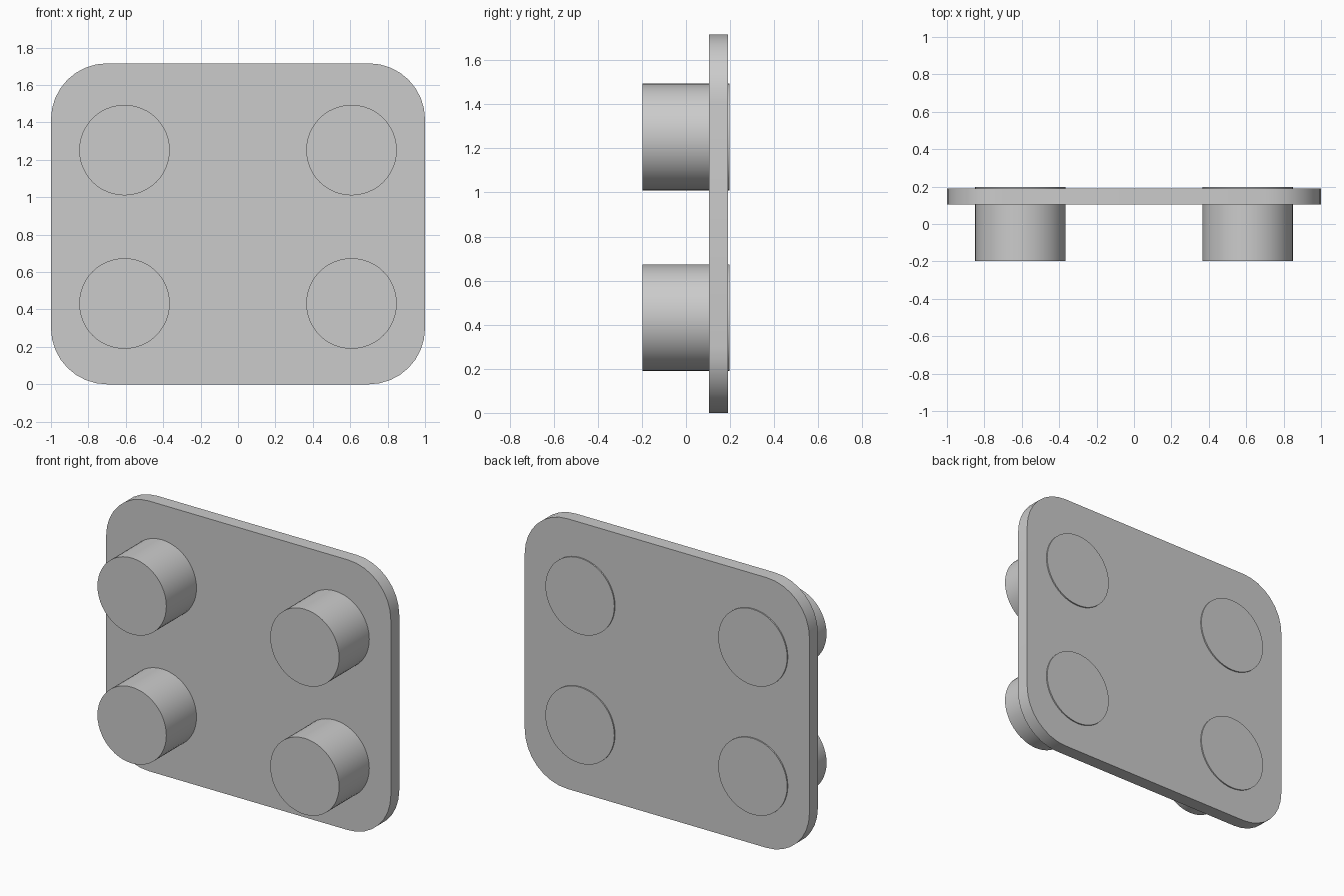
import bpy
import bmesh
from math import sin, cos, pi, radians
from mathutils import Matrix

cube = bpy.data.objects.get("Cube")
if cube:
    bpy.data.objects.remove(cube, do_unlink=True)

grey = bpy.data.materials.new("plain grey")
grey.use_nodes = True
colour = (0.6, 0.6, 0.6, 1)
grey.diffuse_color = colour
grey.node_tree.nodes["Principled BSDF"].inputs["Base Color"].default_value = colour


def add_object(name, bm):
    mesh = bpy.data.meshes.new(name)
    bmesh.ops.recalc_face_normals(bm, faces=bm.faces)
    bm.to_mesh(mesh)
    bm.free()
    mesh.materials.append(grey)
    obj = bpy.data.objects.new(name, mesh)
    bpy.context.collection.objects.link(obj)
    bpy.ops.object.select_all(action="DESELECT")
    obj.select_set(True)
    bpy.context.view_layer.objects.active = obj
    bpy.ops.object.shade_smooth_by_angle(angle=radians(30))
    return obj


# Upright plate with rounded corners
HEIGHT, RADIUS, STEPS = 1.716, 0.3, 8
FRONT, BACK = 0.105, 0.19
bm = bmesh.new()
outline = []
for corner, (sx, sz) in enumerate([(1, 1), (-1, 1), (-1, -1), (1, -1)]):
    cx = sx * (1 - RADIUS)
    cz = HEIGHT / 2 + sz * (HEIGHT / 2 - RADIUS)
    for i in range(STEPS + 1):
        a = (corner + i / STEPS) * pi / 2
        outline.append(bm.verts.new((cx + RADIUS * cos(a), FRONT, cz + RADIUS * sin(a))))
face = bm.faces.new(outline)
result = bmesh.ops.extrude_face_region(bm, geom=[face], use_keep_orig=True)
moved = [v for v in result["geom"] if isinstance(v, bmesh.types.BMVert)]
bmesh.ops.translate(bm, verts=moved, vec=(0, BACK - FRONT, 0))
add_object("back_plate", bm)

# Four round pegs that pass through the plate
for side, x in (("right", -0.607), ("left", 0.607)):
    for level, z in (("lower", 0.432), ("upper", 1.252)):
        bm = bmesh.new()
        bmesh.ops.create_cone(bm, cap_ends=True, segments=48, radius1=0.242,
                              radius2=0.242, depth=0.396,
                              matrix=Matrix.Rotation(pi / 2, 4, "X"))
        peg = add_object(f"{level}_{side}_peg", bm)
        peg.location = (x, 0, z)
